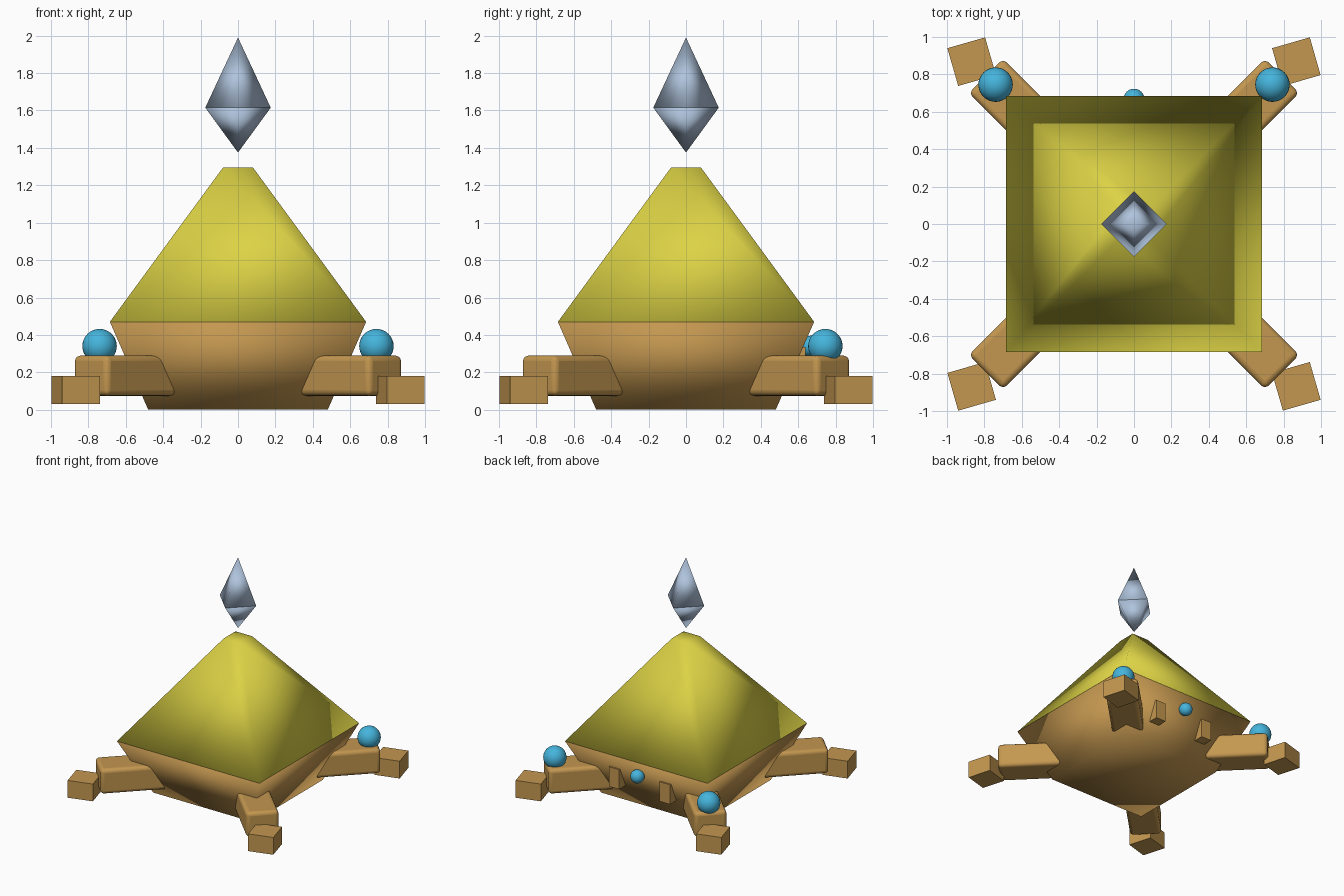
import bpy
from math import pi, radians, sqrt

cube = bpy.data.objects.get("Cube")
if cube:
    bpy.data.objects.remove(cube, do_unlink=True)


def material(name, rgb):
    mat = bpy.data.materials.new(name)
    mat.use_nodes = True
    mat.diffuse_color = (*rgb, 1)
    mat.node_tree.nodes["Principled BSDF"].inputs["Base Color"].default_value = (*rgb, 1)
    return mat


wood = material("warm_brown", (0.55, 0.31, 0.08))
yellow = material("roof_yellow", (0.72, 0.65, 0.06))
blue = material("orb_blue", (0.06, 0.46, 0.72))
steel = material("crystal_grey_blue", (0.43, 0.55, 0.72))


def finish(name, mat):
    obj = bpy.context.object
    obj.name = name
    obj.data.materials.append(mat)
    return obj


def four_sided(name, r_low, r_high, z_low, z_high, turn, mat):
    """Smooth shaded four-sided frustum; radii reach to the corners."""
    bpy.ops.mesh.primitive_cone_add(
        vertices=4, radius1=r_low, radius2=r_high, depth=z_high - z_low,
        location=(0, 0, (z_low + z_high) / 2), rotation=(0, 0, turn))
    bpy.ops.object.shade_smooth()
    return finish(name, mat)


def box(name, loc, size, turn, mat, bevel=0):
    bpy.ops.mesh.primitive_cube_add(size=1, location=loc, rotation=(0, 0, turn))
    obj = finish(name, mat)
    obj.scale = size
    bpy.ops.object.transform_apply(location=False, rotation=False, scale=True)
    if bevel:
        mod = obj.modifiers.new("rounded_edges", "BEVEL")
        mod.width = bevel
        mod.segments = 4
        bpy.ops.object.shade_smooth_by_angle(angle=radians(30))
    return obj


def orb(name, loc, radius):
    bpy.ops.mesh.primitive_uv_sphere_add(segments=32, ring_count=16,
                                         radius=radius, location=loc)
    bpy.ops.object.shade_smooth()
    return finish(name, blue)


# Body and roof
four_sided("body", 0.48 * sqrt(2), 0.685 * sqrt(2), 0, 0.47, pi / 4, wood)
four_sided("roof", 0.685 * sqrt(2), 0.08 * sqrt(2), 0.47, 1.295, pi / 4, yellow)

# Floating crystal
four_sided("crystal_top", 0.175, 0, 1.615, 1.99, 0, steel)
four_sided("crystal_bottom", 0, 0.175, 1.375, 1.615, 0, steel)

# Diagonal legs and feet
inner, outer = 0.45, 1.12
reach = (inner + outer) / 2 / sqrt(2)
for y_name, sy in (("front", -1), ("back", 1)):
    for x_name, sx in (("left", 1), ("right", -1)):
        label = f"{y_name}_{x_name}"
        box(label + "_leg", (sx * reach, sy * reach, 0.182),
            (outer - inner, 0.26, 0.215), sx * sy * pi / 4, wood, 0.03)
        box(label + "_foot", (sx * 0.868, sy * 0.868, 0.105),
            (0.21, 0.21, 0.15), radians(16), wood)

# Orbs on the back legs and small blocks on the back wall
for x_name, sx in (("left", 1), ("right", -1)):
    orb(x_name + "_orb", (sx * 0.74, 0.745, 0.34), 0.092)
    box(x_name + "_back_block", (sx * 0.245, 0.59, 0.25), (0.1, 0.1, 0.17), 0, wood)
orb("back_orb", (0, 0.667, 0.34), 0.056)
